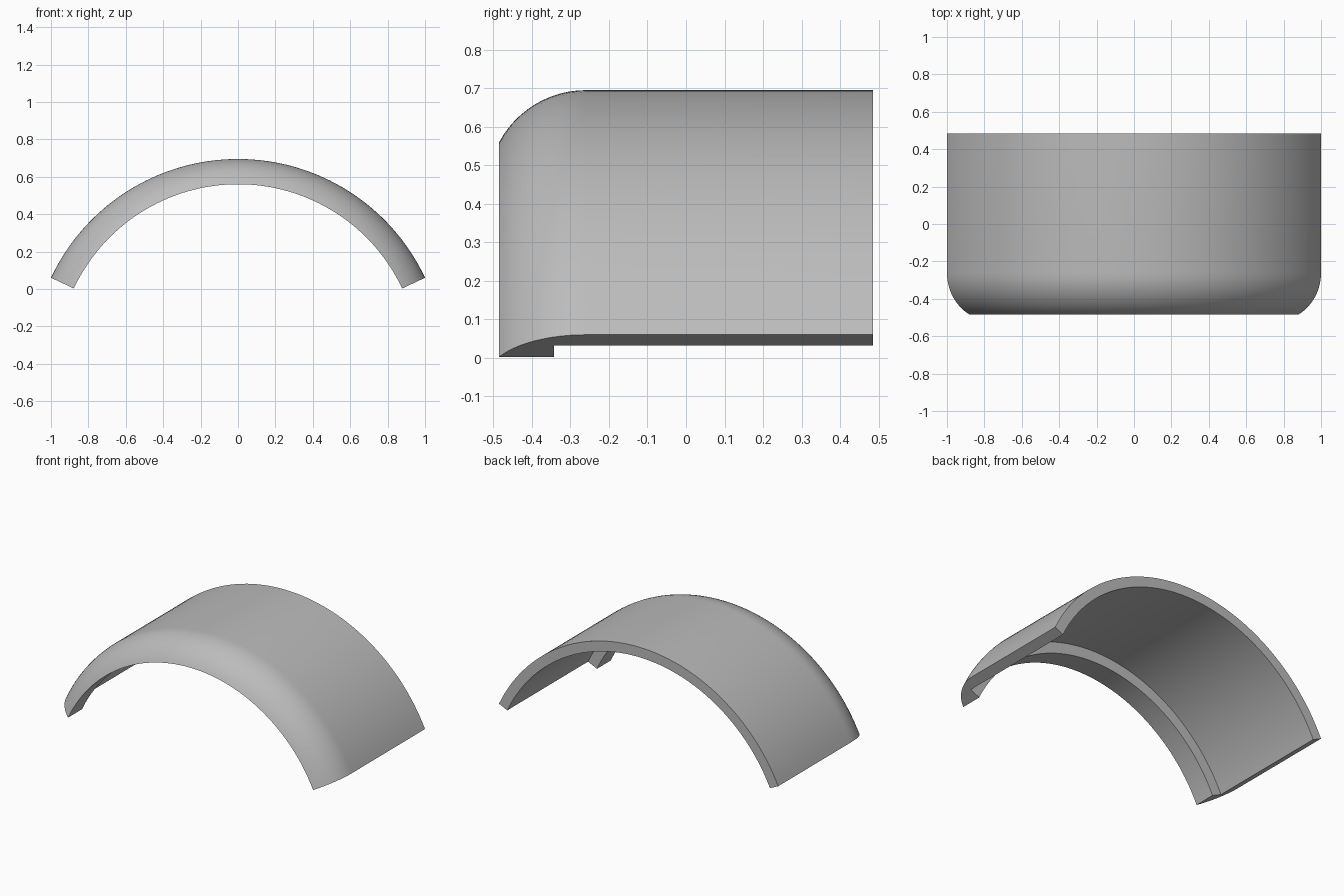
import bpy, bmesh
from math import sin, cos, pi, radians, asin

cube = bpy.data.objects.get("Cube")
if cube:
    bpy.data.objects.remove(cube, do_unlink=True)

OUTER, SHELL, LIP = 1.105, 1.04, 0.97   # radii about the arch axis
AXIS_Z = -0.41
FRONT, STEP, ROUND, BACK = -0.485, -0.342, -0.26, 0.485
HALF = asin(1 / OUTER)                  # half of the arch angle
SEGMENTS = 64

# Cross-section (y, radius): rounded nose, thin shell, inward lip at the front
drop, run = OUTER - LIP, ROUND - FRONT
nose = (run ** 2 + drop ** 2) / (2 * drop)
sweep = asin(run / nose)
profile = [(ROUND - nose * sin(sweep * (1 - i / 12)),
            OUTER - nose + nose * cos(sweep * (1 - i / 12))) for i in range(13)]
profile += [(BACK, OUTER), (BACK, SHELL), (STEP, SHELL), (STEP, LIP)]

# Sweep the section along the arch
bm = bmesh.new()
rings = []
for s in range(SEGMENTS + 1):
    a = -HALF + 2 * HALF * s / SEGMENTS
    rings.append([bm.verts.new((r * sin(a), y, AXIS_Z + r * cos(a))) for y, r in profile])
n = len(profile)
for a, b in zip(rings, rings[1:]):
    for i in range(n):
        j = (i + 1) % n
        bm.faces.new((a[i], a[j], b[j], b[i]))

# Flat ends of the arch
bm.faces.new(rings[0])
bm.faces.new(rings[-1])
bmesh.ops.recalc_face_normals(bm, faces=bm.faces)

mesh = bpy.data.meshes.new("arched_cover")
bm.to_mesh(mesh)
bm.free()
cover = bpy.data.objects.new("arched_cover", mesh)
bpy.context.collection.objects.link(cover)

# Plain grey material
grey = bpy.data.materials.new("plain_grey")
grey.use_nodes = True
colour = (0.5, 0.5, 0.5, 1)
grey.diffuse_color = colour
grey.node_tree.nodes["Principled BSDF"].inputs["Base Color"].default_value = colour
mesh.materials.append(grey)

bpy.ops.object.select_all(action="DESELECT")
cover.select_set(True)
bpy.context.view_layer.objects.active = cover
bpy.ops.object.shade_smooth_by_angle(angle=radians(30))
